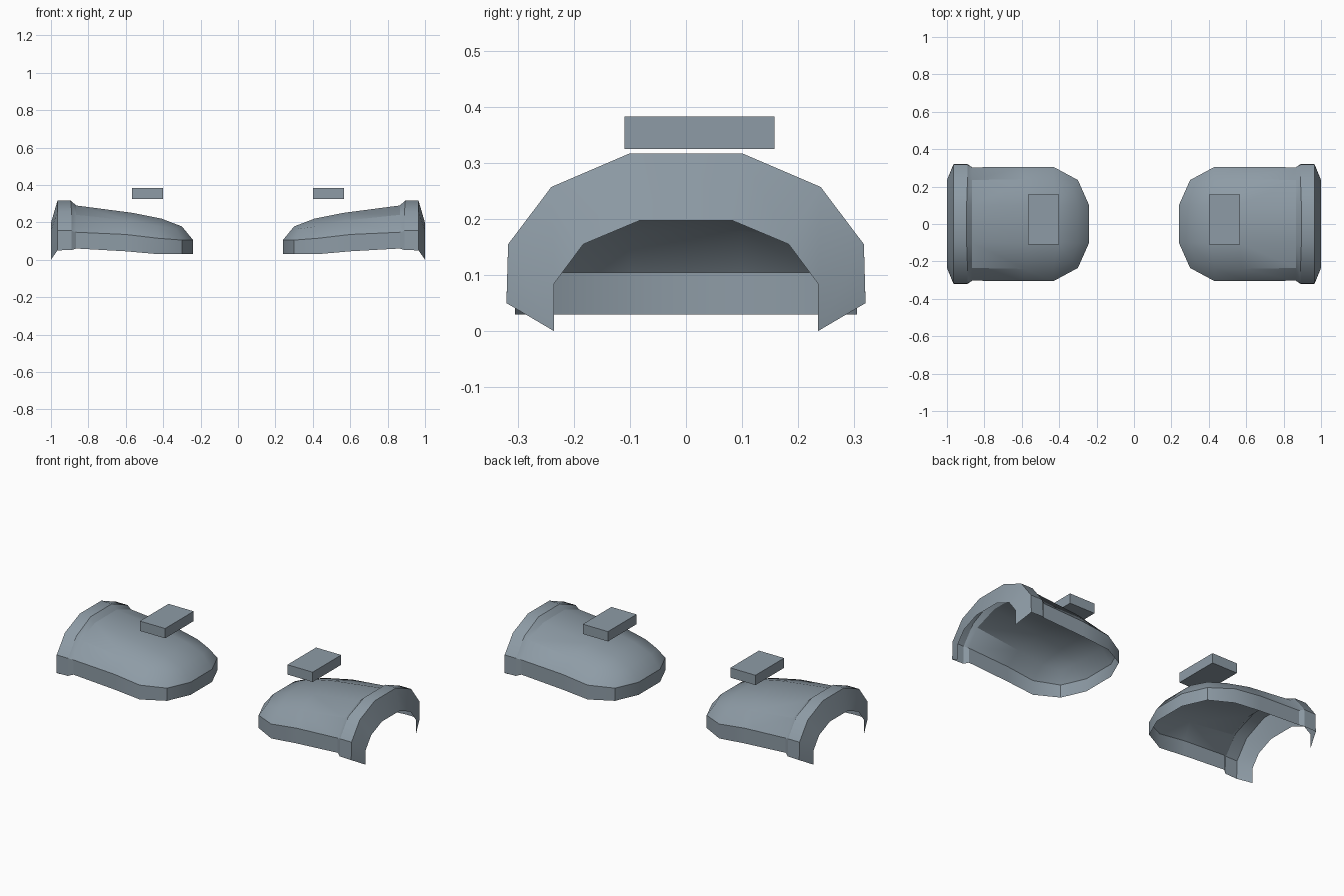
import bpy, bmesh, math

cube = bpy.data.objects.get("Cube")
if cube:
    bpy.data.objects.remove(cube)

mat = bpy.data.materials.new("blue grey")
mat.use_nodes = True
mat.diffuse_color = (0.27, 0.33, 0.38, 1)
mat.node_tree.nodes["Principled BSDF"].inputs["Base Color"].default_value = mat.diffuse_color

# Half cross-sections from toe to cuff: lower edge, band top, shoulder, crown edge
TOE = (0.30, 0.10, 0.178)
SECTIONS = [
    [(0.24, 0, 0.03), (0.24, 0, 0.105), (0.30, 0, 0.178), (0.30, 0, 0.178)],
    [(0.24, 0.10, 0.03), (0.24, 0.10, 0.105), TOE, TOE],
    [(0.30, 0.235, 0.03), (0.30, 0.235, 0.105), (0.33, 0.20, 0.165), TOE],
    [(0.43, 0.305, 0.03), (0.43, 0.305, 0.115), (0.43, 0.235, 0.18), (0.41, 0.10, 0.22)],
    [(0.60, 0.305, 0.045), (0.60, 0.305, 0.135), (0.58, 0.24, 0.21), (0.56, 0.10, 0.25)],
    [(0.865, 0.303, 0.06), (0.865, 0.303, 0.147), (0.865, 0.235, 0.24), (0.865, 0.10, 0.29)],
    # raised cuff and its inward-sloping end
    [(0.89, 0.32, 0.052), (0.89, 0.317, 0.155), (0.89, 0.24, 0.257), (0.895, 0.10, 0.317)],
    [(0.965, 0.32, 0.05), (0.965, 0.317, 0.155), (0.965, 0.24, 0.257), (0.965, 0.10, 0.317)],
    [(1.0, 0.235, 0), (1.0, 0.235, 0.085), (1.0, 0.183, 0.155), (1.0, 0.083, 0.197)],
]


def add_object(name, bm):
    mesh = bpy.data.meshes.new(name)
    bm.to_mesh(mesh)
    bm.free()
    mesh.materials.append(mat)
    obj = bpy.data.objects.new(name, mesh)
    bpy.context.collection.objects.link(obj)
    return obj


def make_shell(name, side):
    """Open-bottomed shell: half skin, mirrored front to back."""
    bm = bmesh.new()
    known = {}

    def vert(p):
        if p not in known:
            known[p] = bm.verts.new((side * p[0], p[1], p[2]))
        return known[p]

    # close each section on the centre line
    rings = [[vert(p) for p in s] + [vert((s[-1][0], 0, s[-1][2]))] for s in SECTIONS]
    for a, b in zip(rings, rings[1:]):
        for j in range(len(a) - 1):
            loop = list(dict.fromkeys((a[j], b[j], b[j + 1], a[j + 1])))
            if len(loop) > 2 and not bm.faces.get(loop):
                bm.faces.new(loop[::-1] if side > 0 else loop)
    obj = add_object(name, bm)
    bpy.ops.object.select_all(action='DESELECT')
    obj.select_set(True)
    bpy.context.view_layer.objects.active = obj
    bpy.ops.object.shade_smooth_by_angle(angle=math.radians(30))
    mirror = obj.modifiers.new("front_back_mirror", 'MIRROR')
    mirror.use_axis = (False, True, False)
    mirror.use_clip = True


def make_block(name, side):
    """Flat block hovering over the shell."""
    bm = bmesh.new()
    bmesh.ops.create_cube(bm, size=1)
    bmesh.ops.scale(bm, vec=(0.165, 0.267, 0.058), verts=bm.verts)
    bmesh.ops.translate(bm, vec=(side * 0.483, 0.024, 0.354), verts=bm.verts)
    add_object(name, bm)


for label, side in (("left", 1), ("right", -1)):
    make_shell(label + "_shell", side)
    make_block(label + "_block", side)
